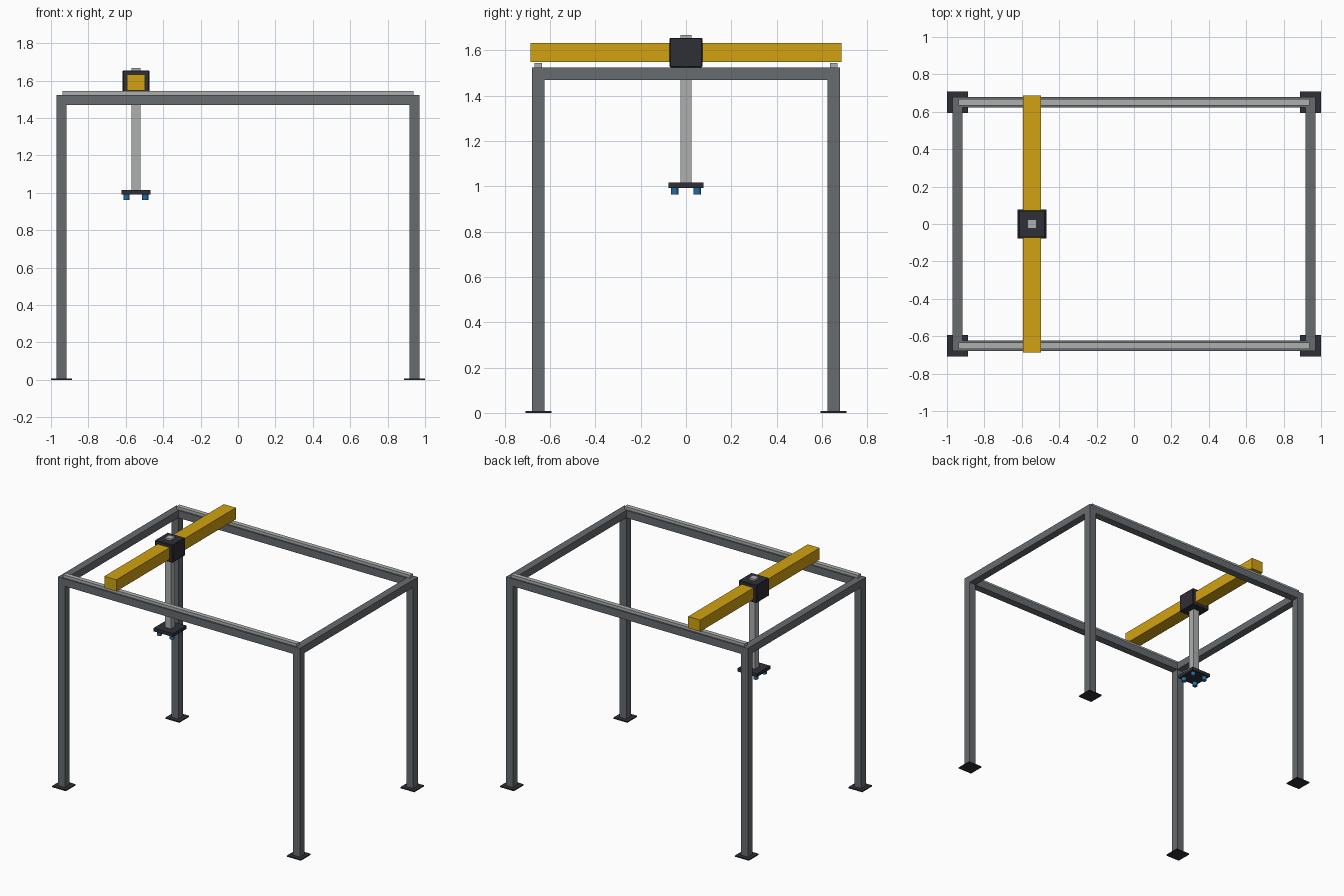
import bpy

cube = bpy.data.objects.get("Cube")
if cube:
    bpy.data.objects.remove(cube, do_unlink=True)


def material(name, rgb):
    m = bpy.data.materials.new(name)
    m.use_nodes = True
    m.diffuse_color = (*rgb, 1)
    m.node_tree.nodes["Principled BSDF"].inputs["Base Color"].default_value = (*rgb, 1)
    return m


STEEL = material("steel grey", (0.135, 0.15, 0.16))
RAIL = material("light grey", (0.42, 0.43, 0.43))
YELLOW = material("safety yellow", (0.64, 0.36, 0.006))
DARK = material("dark charcoal", (0.028, 0.028, 0.038))
BLUE = material("cup blue", (0.016, 0.15, 0.38))


def box(name, x, y, z, mat, bevel=0):
    """Box given by its (low, high) range on each axis."""
    mid = [(a + b) / 2 for a, b in (x, y, z)]
    bpy.ops.mesh.primitive_cube_add(size=1, location=mid)
    ob = bpy.context.object
    ob.name = name
    ob.scale = [b - a for a, b in (x, y, z)]
    bpy.ops.object.transform_apply(location=False, rotation=False, scale=True)
    ob.data.materials.append(mat)
    if bevel:
        mod = ob.modifiers.new("edge", "BEVEL")
        mod.width = bevel
        mod.segments = 1
    return ob


def span(centre, width):
    return (centre - width / 2, centre + width / 2)


PX, PY, W = 0.944, 0.651, 0.055     # post centres and tube width
BOTTOM, TOP = 1.47, 1.524           # frame beam heights
GX = -0.546                         # bridge position

# Corner posts with foot plates
for sx, side in ((-1, "right"), (1, "left")):
    for sy, end in ((-1, "front"), (1, "back")):
        box(f"{end}_{side}_post", span(sx * PX, W), span(sy * PY, W), (0.004, BOTTOM), STEEL)
        box(f"{end}_{side}_foot_plate", span(sx * PX, 0.112), span(sy * PY, 0.113), (0, 0.008), DARK)

# Long top beams with linear rails
for sy, end in ((-1, "front"), (1, "back")):
    box(f"{end}_beam", span(0, 2 * PX + W), span(sy * PY, W), (BOTTOM, TOP), STEEL)
    box(f"{end}_rail", span(0, 2 * PX - 0.01), span(sy * PY, 0.033), (TOP, 1.544), RAIL)

# Short top beams
for sx, side in ((-1, "right"), (1, "left")):
    box(f"{side}_beam", span(sx * PX, W), span(0, 2 * PY - W), (BOTTOM, TOP), STEEL)

# Bridge, carriage and vertical column
box("bridge_beam", span(GX, 0.097), span(0, 1.372), (1.548, 1.632), YELLOW)
box("carriage", span(GX, 0.143), span(0, 0.146), (1.525, 1.655), DARK, 0.004)
box("vertical_column", span(GX, 0.048), span(0, 0.048), (1.016, 1.668), RAIL)

# Gripper plate with four suction cups
box("gripper_plate", span(GX, 0.155), span(0, 0.155), (0.992, 1.016), DARK)
for dx in (-0.05, 0.05):
    for dy in (-0.05, 0.05):
        bpy.ops.mesh.primitive_cylinder_add(vertices=20, radius=0.0165, depth=0.03,
                                            location=(GX + dx, dy, 0.978))
        cup = bpy.context.object
        cup.name = "suction_cup"
        cup.data.materials.append(BLUE)
        bpy.ops.object.shade_smooth_by_angle()
